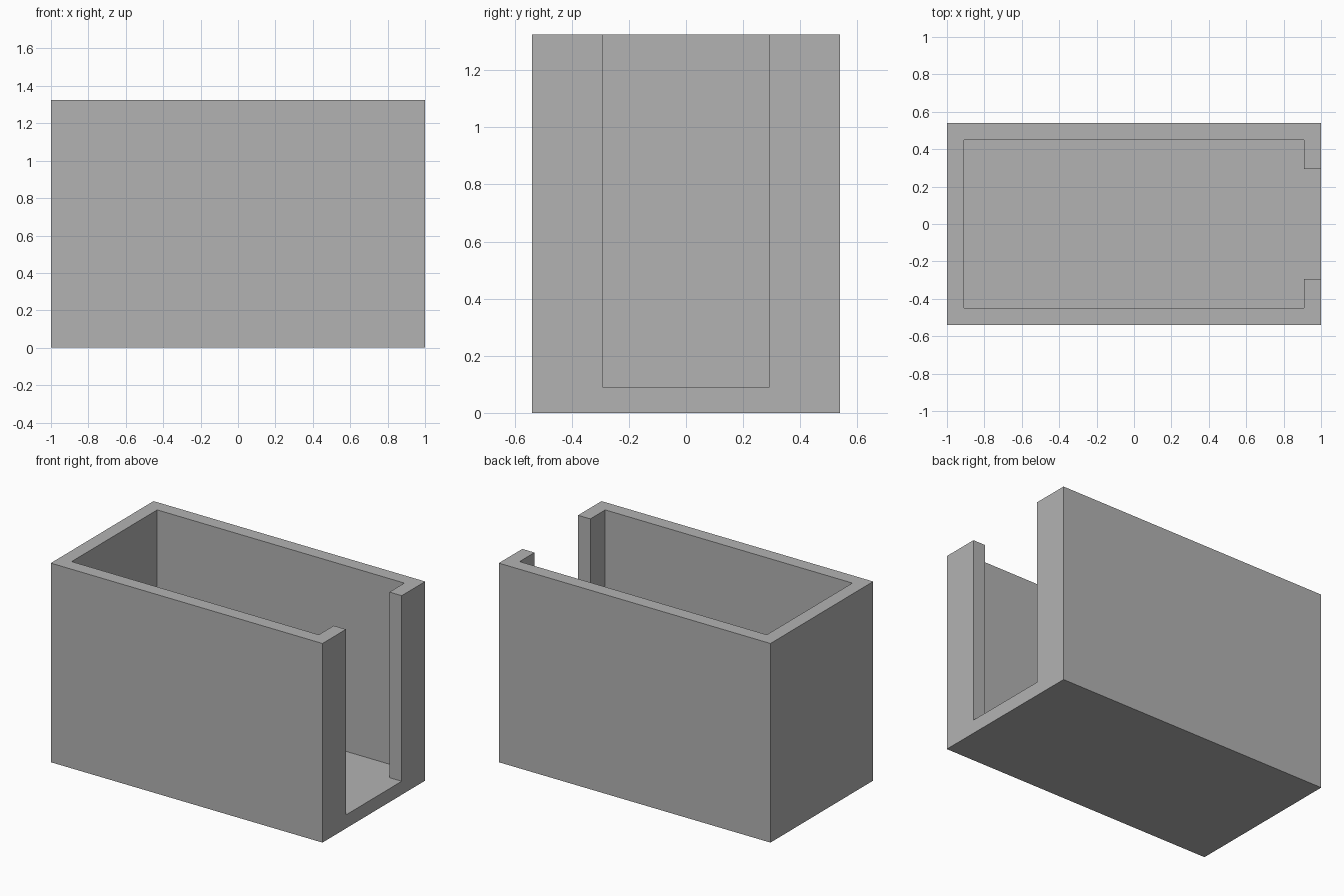
import bpy
import bmesh

if "Cube" in bpy.data.objects:
    bpy.data.objects.remove(bpy.data.objects["Cube"], do_unlink=True)

HALF_X, HALF_Y, HEIGHT = 1.0, 0.54, 1.325
WALL = 0.09
SLOT_HALF = 0.293

# Plain grey material
grey = bpy.data.materials.new("plain grey")
grey.use_nodes = True
colour = (0.45, 0.45, 0.45, 1.0)
grey.diffuse_color = colour
grey.node_tree.nodes["Principled BSDF"].inputs["Base Color"].default_value = colour


def prism(name, outline, bottom, top):
    """Extrude a flat outline from the bottom height to the top height."""
    bm = bmesh.new()
    face = bm.faces.new([bm.verts.new((x, y, bottom)) for x, y in outline])
    extruded = bmesh.ops.extrude_face_region(bm, geom=[face])["geom"]
    moved = [v for v in extruded if isinstance(v, bmesh.types.BMVert)]
    bmesh.ops.translate(bm, verts=moved, vec=(0, 0, top - bottom))
    bmesh.ops.recalc_face_normals(bm, faces=bm.faces)
    mesh = bpy.data.meshes.new(name)
    bm.to_mesh(mesh)
    bm.free()
    mesh.materials.append(grey)
    obj = bpy.data.objects.new(name, mesh)
    bpy.context.collection.objects.link(obj)
    return obj


# Solid block that becomes the open box
box = prism("open_box", [(-HALF_X, -HALF_Y), (HALF_X, -HALF_Y),
                         (HALF_X, HALF_Y), (-HALF_X, HALF_Y)], 0, HEIGHT)

# Cavity with a slot running out through the end wall, mirrored across y
in_x, in_y, out_x = HALF_X - WALL, HALF_Y - WALL, HALF_X + WALL
half = [(-in_x, in_y), (in_x, in_y), (in_x, SLOT_HALF), (out_x, SLOT_HALF)]
outline = half + [(x, -y) for x, y in reversed(half)]
cutter = prism("cavity_cutter", outline, WALL, HEIGHT + WALL)
cutter.hide_render = True

# Hollow out the block
cut = box.modifiers.new("hollow", 'BOOLEAN')
cut.operation = 'DIFFERENCE'
cut.solver = 'EXACT'
cut.object = cutter
bpy.context.view_layer.objects.active = box
bpy.ops.object.modifier_apply(modifier=cut.name)
bpy.data.objects.remove(cutter, do_unlink=True)
